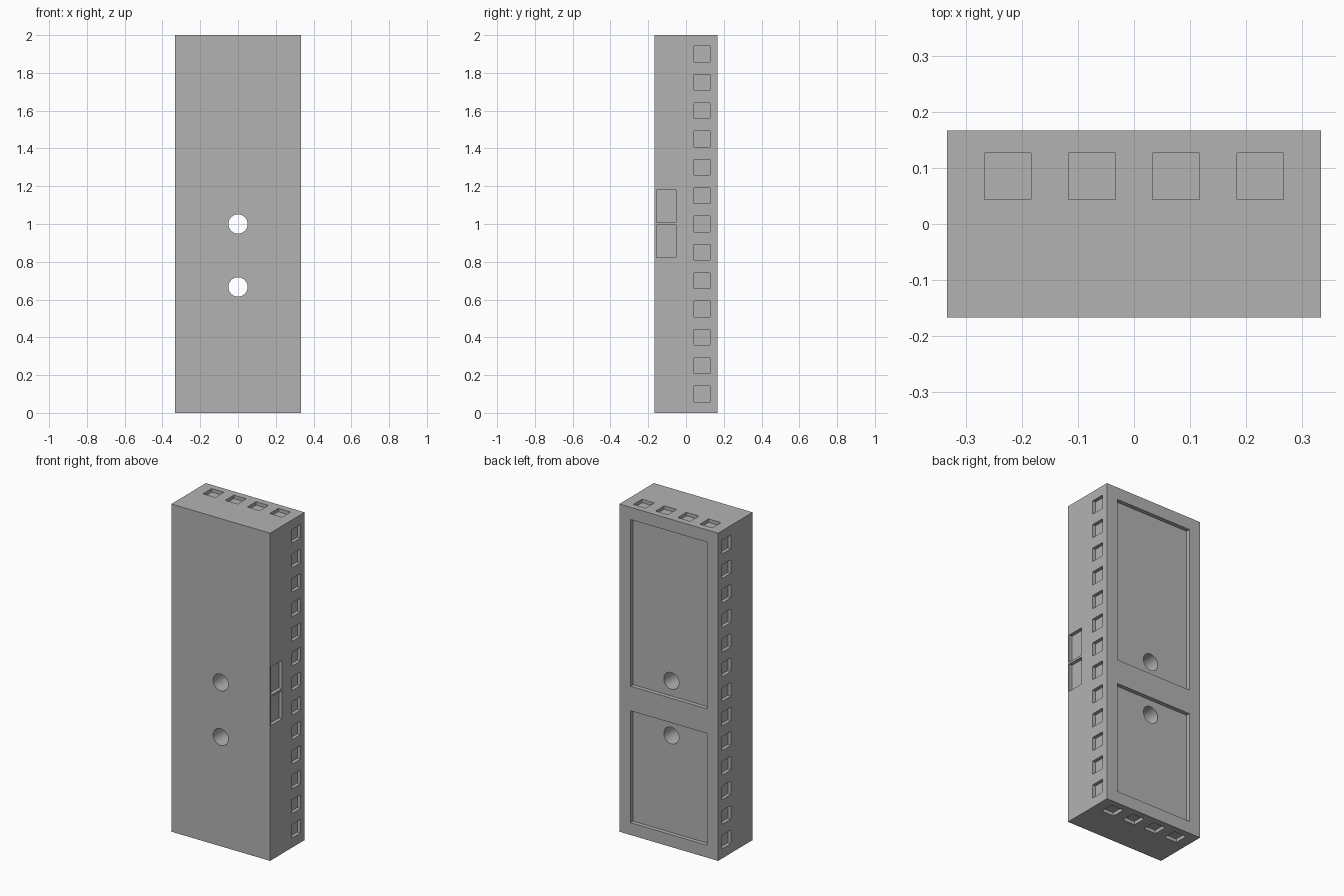
import bpy
import bmesh
from math import pi, radians
from mathutils import Matrix, Vector

if "Cube" in bpy.data.objects:
    bpy.data.objects.remove(bpy.data.objects["Cube"], do_unlink=True)

HX, HY, H = 1 / 3, 1 / 6, 2.0      # half width, half depth, height
POCKET, DEEP = 1 / 12, 0.021       # square pocket size and depth
PANEL_DEEP = 0.025
POCKET_Y = 0.085
OVER = 0.05                        # cutters stick out this far

grey = bpy.data.materials.new("plain grey")
grey.use_nodes = True
colour = (0.45, 0.45, 0.45, 1)
grey.diffuse_color = colour
grey.node_tree.nodes["Principled BSDF"].inputs["Base Color"].default_value = colour


def add_box(bm, low, high):
    low, high = Vector(low), Vector(high)
    bmesh.ops.create_cube(bm, size=1, matrix=Matrix.Translation((low + high) / 2)
                          @ Matrix.Diagonal((*(high - low), 1)))


def make_object(name, bm):
    mesh = bpy.data.meshes.new(name)
    bm.to_mesh(mesh)
    bm.free()
    mesh.materials.append(grey)
    obj = bpy.data.objects.new(name, mesh)
    bpy.context.collection.objects.link(obj)
    return obj


def cut(target, cutter):
    cutter.hide_render = True
    mod = target.modifiers.new(cutter.name, 'BOOLEAN')
    mod.operation = 'DIFFERENCE'
    mod.solver = 'EXACT'
    mod.object = cutter
    bpy.ops.object.select_all(action='DESELECT')
    bpy.context.view_layer.objects.active = target
    target.select_set(True)
    bpy.ops.object.modifier_apply(modifier=mod.name)
    bpy.data.objects.remove(cutter, do_unlink=True)


# Main block
bm = bmesh.new()
add_box(bm, (-HX, -HY, 0), (HX, HY, H))
block = make_object("block_body", bm)

# Recesses: side pockets, end pockets, slots and back panels
bm = bmesh.new()
r = POCKET / 2
y0, y1 = POCKET_Y - r, POCKET_Y + r
sides = [(HX - DEEP, HX + OVER), (-HX - OVER, -HX + DEEP)]
for i in range(13):
    z = 0.1 + 0.15 * i
    for xa, xb in sides:
        add_box(bm, (xa, y0, z - r), (xb, y1, z + r))
for i in range(4):
    x = -0.225 + 0.15 * i
    for za, zb in [(H - DEEP, H + OVER), (-OVER, DEEP)]:
        add_box(bm, (x - r, y0, za), (x + r, y1, zb))
for z in (0.909, 1.094):
    add_box(bm, (HX - DEEP, -0.156, z - 0.086), (HX + OVER, -0.053, z + 0.086))
for za, zb in [(0.075, 0.758), (0.908, 1.925)]:
    add_box(bm, (0.075 - HX, HY - PANEL_DEEP, za), (HX - 0.075, HY + OVER, zb))
cut(block, make_object("recess_cutter", bm))

# Round holes from front to back
bm = bmesh.new()
for z in (2 / 3, 1):
    bmesh.ops.create_cone(bm, cap_ends=True, segments=48, radius1=0.051,
                          radius2=0.051, depth=1,
                          matrix=Matrix.Translation((0, 0, z))
                          @ Matrix.Rotation(pi / 2, 4, 'X'))
cut(block, make_object("hole_cutter", bm))

bpy.ops.object.shade_smooth_by_angle(angle=radians(30))
